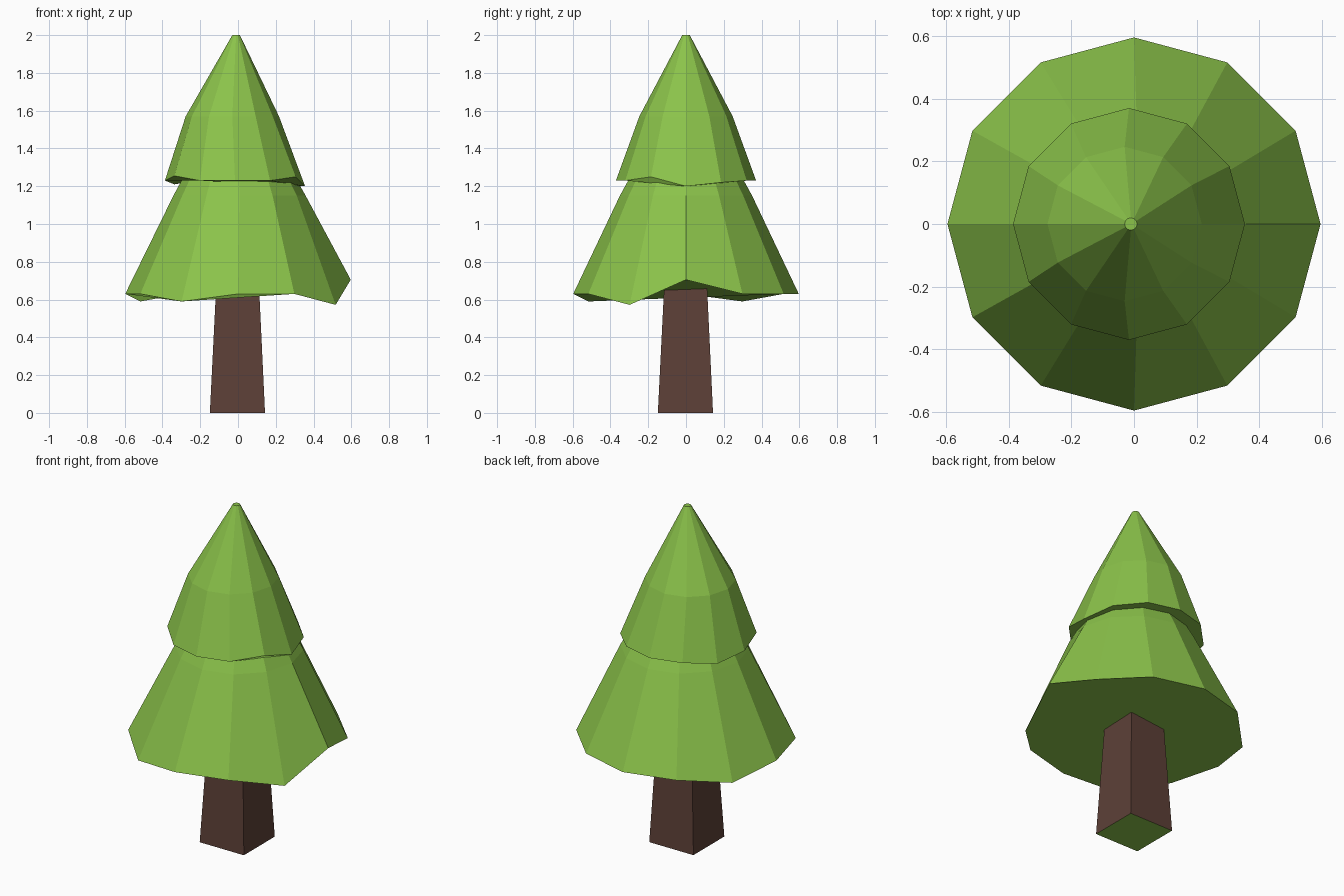
import bpy, bmesh, math

if "Cube" in bpy.data.objects:
    bpy.data.objects.remove(bpy.data.objects["Cube"])


def material(name, srgb):
    m = bpy.data.materials.new(name)
    lin = [((c / 255 + 0.055) / 1.055) ** 2.4 for c in srgb]
    m.diffuse_color = (*lin, 1)
    m.use_nodes = True
    m.node_tree.nodes["Principled BSDF"].inputs["Base Color"].default_value = m.diffuse_color
    return m


LEAF = material("leaf green", (139, 195, 74))
BARK = material("bark brown", (93, 64, 55))


def loft(name, rings, sides, mats, turn=0.0):
    """Stack rings (centre x, centre y, radius, z, {side: z override}) into a capped solid."""
    bm = bmesh.new()
    loops = []
    for cx, cy, r, z, lift in rings:
        loop = []
        for i in range(sides):
            a = turn + math.tau * i / sides
            loop.append(bm.verts.new((cx + r * math.cos(a), cy + r * math.sin(a), lift.get(i, z))))
        loops.append(loop)
    for low, high in zip(loops, loops[1:]):
        for i in range(sides):
            j = (i + 1) % sides
            bm.faces.new((low[i], low[j], high[j], high[i]))
    base = bm.faces.new(loops[0][::-1])
    bm.faces.new(loops[-1])
    base.material_index = len(mats) - 1
    bm.normal_update()
    me = bpy.data.meshes.new(name)
    bm.to_mesh(me)
    bm.free()
    for m in mats:
        me.materials.append(m)
    ob = bpy.data.objects.new(name, me)
    bpy.context.collection.objects.link(ob)
    return ob


# Tapered square trunk, its underside is green
d = math.sqrt(2)
loft("trunk", [(-0.003, -0.003, 0.146 * d, 0, {}),
               (-0.002, -0.002, 0.112 * d, 0.70, {})], 4, [BARK, LEAF], math.pi / 4)

# Wide lower foliage with an uneven rim
loft("lower_foliage", [(0, 0, 0.597, 0.63, {0: 0.705, 5: 0.59, 8: 0.59, 11: 0.572}),
                       (0.008, 0, 0.35, 1.15, {}),
                       (0.0, 0, 0.02, 1.75, {})], 12, [LEAF])

# Upper foliage, bulging slightly to one side
loft("upper_foliage", [(-0.016, 0, 0.371, 1.23, {0: 1.20, 1: 1.22, 5: 1.21, 7: 1.255, 11: 1.25}),
                       (-0.03, 0, 0.247, 1.57, {}),
                       (-0.01, 0, 0.02, 2.0, {})], 12, [LEAF])
